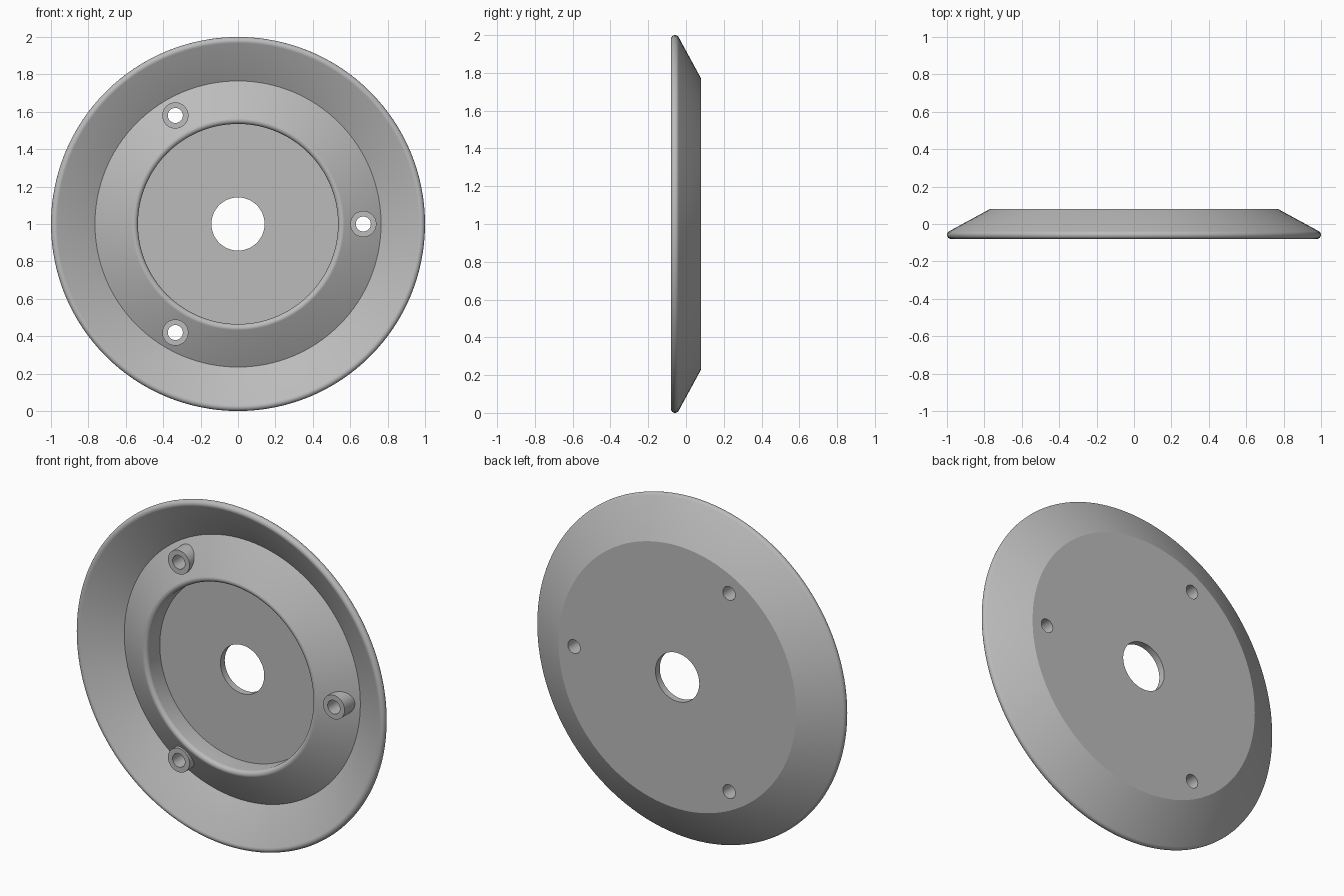
import bpy, bmesh
from math import cos, sin, pi, radians
from mathutils import Vector, Matrix

cube = bpy.data.objects.get("Cube")
if cube:
    bpy.data.objects.remove(cube, do_unlink=True)

CENTRE = Vector((0, 0, 1))
RIM = 0.022          # radius of the rounded rim and lip
BACK, FLOOR = 0.08, 0.04

grey = bpy.data.materials.new("plain grey")
grey.use_nodes = True
colour = (0.5, 0.5, 0.5, 1)
grey.diffuse_color = colour
grey.node_tree.nodes["Principled BSDF"].inputs["Base Color"].default_value = colour


def arc(r, y, start, end, steps=10):
    """Rounded part of the profile, as (radius, y) points."""
    angles = [radians(start + (end - start) * i / steps) for i in range(steps + 1)]
    return [(r + RIM * cos(a), y + RIM * sin(a)) for a in angles]


def lathe(name, profile, offset=Vector(), segments=128):
    """Turn a closed (radius, y) profile about the front-to-back axis."""
    bm = bmesh.new()
    verts = [bm.verts.new((r, y, 0)) for r, y in profile]
    edges = [bm.edges.new((v, verts[i - 1])) for i, v in enumerate(verts)]
    bmesh.ops.spin(bm, geom=verts + edges, cent=(0, 0, 0), axis=(0, 1, 0),
                   angle=2 * pi, steps=segments, use_merge=True)
    bmesh.ops.remove_doubles(bm, verts=bm.verts, dist=1e-5)
    bmesh.ops.recalc_face_normals(bm, faces=bm.faces)
    return finish(name, bm, offset)


def rod(name, radius, front, back, offset):
    """Solid cylinder along y."""
    bm = bmesh.new()
    turn = Matrix.Translation((0, (front + back) / 2, 0)) @ Matrix.Rotation(pi / 2, 4, 'X')
    bmesh.ops.create_cone(bm, cap_ends=True, segments=48, radius1=radius,
                          radius2=radius, depth=back - front, matrix=turn)
    return finish(name, bm, offset)


def finish(name, bm, offset):
    mesh = bpy.data.meshes.new(name)
    bm.to_mesh(mesh)
    bm.free()
    mesh.materials.append(grey)
    obj = bpy.data.objects.new(name, mesh)
    obj.location = CENTRE + offset
    bpy.context.collection.objects.link(obj)
    return obj


def activate(obj):
    bpy.ops.object.select_all(action='DESELECT')
    obj.select_set(True)
    bpy.context.view_layer.objects.active = obj


# Dished disc: outer rim, sloping groove, raised lip, recessed floor, bore
profile = arc(0.978, -0.058, 60, -120)
profile += [(0.765, FLOOR)]
profile += arc(0.557, -0.058, -60, -180)
profile += [(0.535, FLOOR), (0.142, FLOOR), (0.142, BACK), (0.77, BACK)]
disc = lathe("dished_disc", profile)

# Three screw bosses, with holes running through to the back
parts = [disc]
for i in range(3):
    a = i * 2 * pi / 3
    place = Vector((0.67 * cos(a), 0, 0.67 * sin(a)))
    tube = [(0.04, -0.07), (0.07, -0.07), (0.07, 0.06), (0.04, 0.06)]
    parts.append(lathe(f"screw_boss_{i + 1}", tube, place, 48))

    cutter = rod("hole_cutter", 0.04, -0.2, 0.2, place)
    cutter.hide_render = True
    cut = disc.modifiers.new("screw hole", 'BOOLEAN')
    cut.operation = 'DIFFERENCE'
    cut.solver = 'EXACT'
    cut.object = cutter
    activate(disc)
    bpy.ops.object.modifier_apply(modifier=cut.name)
    bpy.data.objects.remove(cutter, do_unlink=True)

for part in parts:
    activate(part)
    bpy.ops.object.shade_smooth_by_angle(angle=radians(22))
